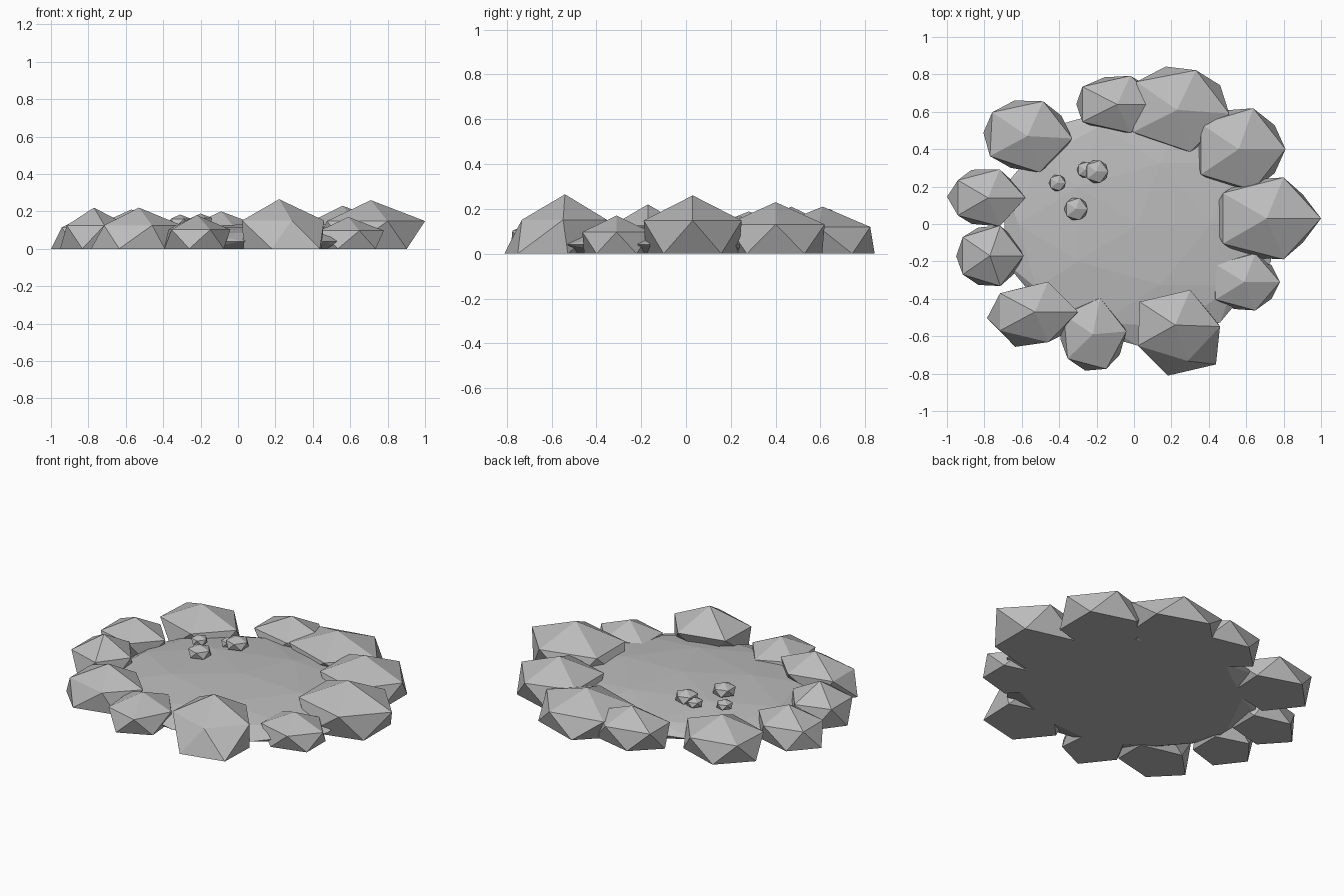
import bpy
import bmesh
import math
from mathutils import Matrix, Vector

cube = bpy.data.objects.get("Cube")
if cube:
    bpy.data.objects.remove(cube, do_unlink=True)


def make_material(name, colour):
    mat = bpy.data.materials.new(name)
    mat.use_nodes = True
    mat.diffuse_color = colour
    mat.node_tree.nodes["Principled BSDF"].inputs["Base Color"].default_value = colour
    return mat


stone = make_material("stone grey", (0.5, 0.5, 0.5, 1))


def finish(bm, name, location):
    bmesh.ops.recalc_face_normals(bm, faces=bm.faces)
    mesh = bpy.data.meshes.new(name)
    bm.to_mesh(mesh)
    bm.free()
    mesh.materials.append(stone)
    obj = bpy.data.objects.new(name, mesh)
    obj.location = location
    bpy.context.collection.objects.link(obj)
    return obj


def boulder(name, x, y, peak, rx, ry, yaw, lean):
    """Five-sided faceted stone with a flat base pushed outwards by lean."""
    bm = bmesh.new()
    bmesh.ops.create_icosphere(bm, subdivisions=1, radius=1)
    ring = math.sqrt(0.8)
    turn = Matrix.Rotation(math.radians(yaw), 3, "Z")
    outward = Vector((x, y, 0)).normalized()
    for v in bm.verts:
        level = v.co.z
        v.co = turn @ Vector((v.co.x * rx / ring, v.co.y * ry / ring, 0))
        if level > 0.9:
            v.co.z = peak
        elif level > 0:
            v.co.z = peak * 0.57
        else:
            # Lower ring and bottom point lie flat as the base
            v.co = v.co * 0.95 + outward * lean
    return finish(bm, name, (x, y, 0))


def pebble(name, x, y, z, radius):
    """Small squashed faceted stone."""
    bm = bmesh.new()
    bmesh.ops.create_icosphere(bm, subdivisions=1, radius=radius)
    bmesh.ops.scale(bm, verts=bm.verts, vec=(1, 1, 0.62))
    return finish(bm, name, (x, y, z))


# Low domed ground with a thin rim and a flat underside
bm = bmesh.new()
bmesh.ops.create_icosphere(bm, subdivisions=2, radius=1)
for v in bm.verts:
    v.co = (v.co.x * 0.75, v.co.y * 0.65, max(0, 0.04 + v.co.z * 0.09))
finish(bm, "ground", (0.02, 0, 0))

# Ring of boulders: x, y, peak, radii, yaw, lean
boulders = {
    "right_side": (0.71, 0.03, 0.26, 0.29, 0.23, 0, -0.03),
    "front_right_small": (0.59, -0.31, 0.17, 0.19, 0.16, 0, 0),
    "front_right_large": (0.22, -0.54, 0.265, 0.24, 0.2, -2, 0.1),
    "front_centre": (-0.22, -0.59, 0.18, 0.18, 0.2, 5, 0.01),
    "front_left": (-0.53, -0.47, 0.22, 0.23, 0.17, 0, 0.05),
    "left_lower": (-0.77, -0.17, 0.22, 0.18, 0.17, 0, 0.01),
    "left_upper": (-0.78, 0.14, 0.2, 0.2, 0.16, 0, 0.03),
    "back_left": (-0.57, 0.47, 0.21, 0.24, 0.2, -3, 0.01),
    "back_centre": (-0.09, 0.64, 0.2, 0.23, 0.16, 0, 0),
    "back_right_large": (0.23, 0.61, 0.21, 0.28, 0.23, -4, 0.02),
    "back_right": (0.56, 0.4, 0.23, 0.25, 0.23, 0, 0),
}
for place, values in boulders.items():
    boulder(place + "_boulder", *values)

# Cluster of pebbles resting on the ground
pebbles = [(-0.41, 0.22, 0.13, 0.05), (-0.31, 0.08, 0.14, 0.07),
           (-0.2, 0.28, 0.145, 0.07), (-0.26, 0.29, 0.13, 0.05)]
for number, values in enumerate(pebbles, 1):
    pebble(f"pebble_{number}", *values)
